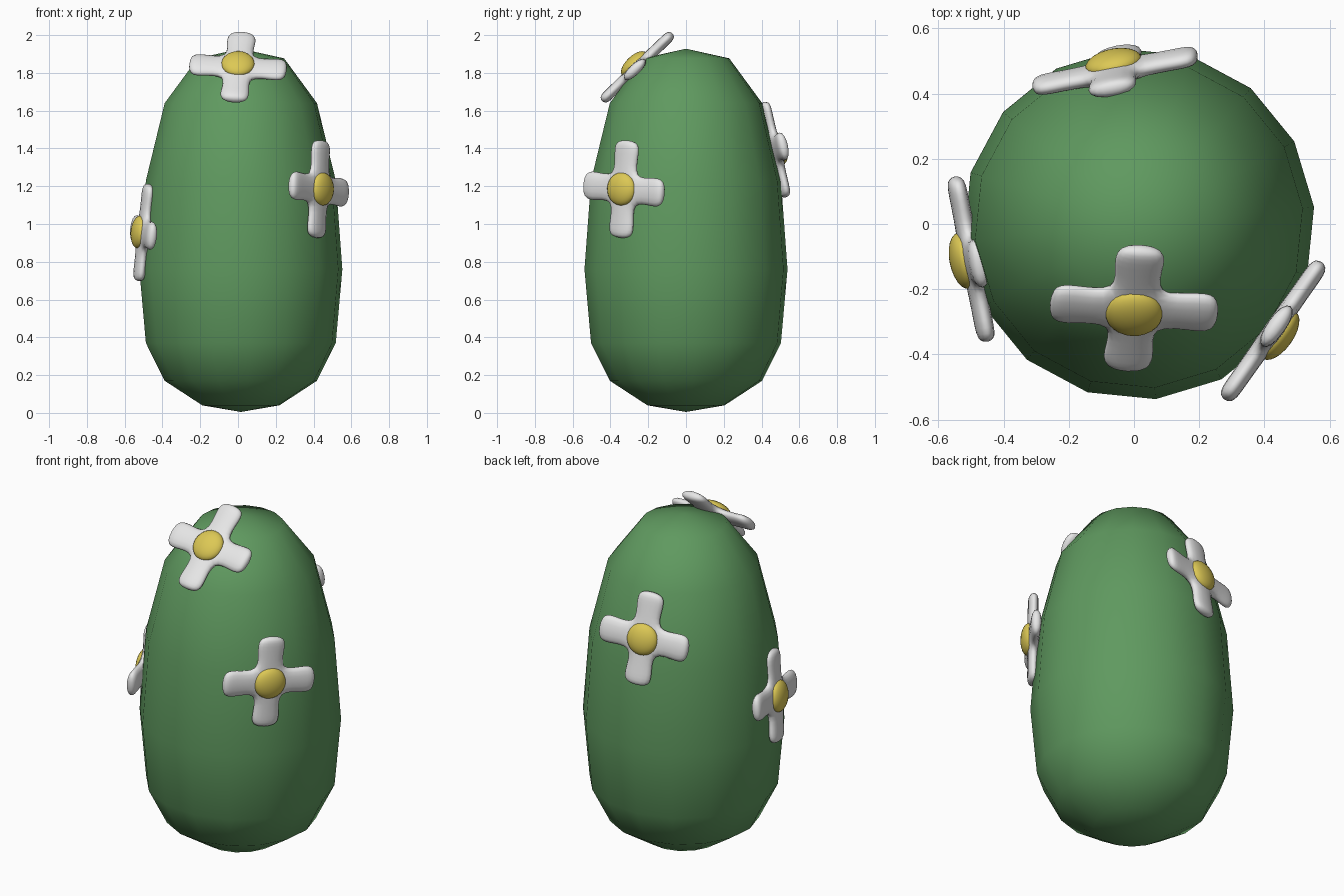
import bpy, bmesh, math
from mathutils import Vector, Matrix

if "Cube" in bpy.data.objects:
    bpy.data.objects.remove(bpy.data.objects["Cube"])


def material(name, rgb):
    m = bpy.data.materials.new(name)
    m.diffuse_color = (*rgb, 1)
    m.use_nodes = True
    m.node_tree.nodes["Principled BSDF"].inputs["Base Color"].default_value = m.diffuse_color
    return m


GREEN = material("cactus green", (0.115, 0.32, 0.115))
WHITE = material("petal white", (0.8, 0.8, 0.8))
YELLOW = material("pollen yellow", (0.72, 0.58, 0.09))


def finish(bm, name, mat, matrix=Matrix()):
    bmesh.ops.recalc_face_normals(bm, faces=bm.faces)
    for f in bm.faces:
        f.smooth = True
    me = bpy.data.meshes.new(name)
    bm.to_mesh(me)
    bm.free()
    me.materials.append(mat)
    ob = bpy.data.objects.new(name, me)
    ob.matrix_world = matrix
    bpy.context.collection.objects.link(ob)
    return ob


# Body: sixteen-sided egg-shaped lathe with closed poles
profile = [(0.205, 0.04), (0.405, 0.17), (0.505, 0.37), (0.54, 0.76),
           (0.505, 1.23), (0.405, 1.64), (0.23, 1.877)]
bm = bmesh.new()
N = 16
rings = []
for r, z in profile:
    rings.append([bm.verts.new((r * math.cos(a), r * math.sin(a), z))
                  for a in (math.radians(5.5) + math.tau * i / N for i in range(N))])
bottom, top = bm.verts.new((0, 0, 0.005)), bm.verts.new((0, 0, 1.928))
for i in range(N):
    j = (i + 1) % N
    bm.faces.new((bottom, rings[0][j], rings[0][i]))
    bm.faces.new((top, rings[-1][i], rings[-1][j]))
    for lo, hi in zip(rings, rings[1:]):
        bm.faces.new((lo[i], lo[j], hi[j], hi[i]))
finish(bm, "body", GREEN, Matrix.Translation((0.015, 0, 0)))


def petals(name, matrix):
    # Cross-shaped slab, rounded by subdivision
    c, t = 0.06, 0.031
    outline = []
    for k in range(4):
        rot = Matrix.Rotation(k * math.pi / 2, 3, 'Z')
        outline.append([[rot @ Vector((x, s * w, 0)) for s in (-1, 1)]
                        for x, w in ((c, c), (0.2, 0.088), (0.264, 0.074))])
    bm = bmesh.new()
    for z in (-t, t):
        def face(pts):
            bm.faces.new([bm.verts.new((p.x, p.y, z)) for p in pts])
        face([arm[0][0] for arm in outline])
        for arm in outline:
            for a, b in zip(arm, arm[1:]):
                face([a[0], b[0], b[1], a[1]])
    bmesh.ops.remove_doubles(bm, verts=bm.verts, dist=0.001)
    # Join the two layers along their open rims
    rim = [e for e in bm.edges if e.is_boundary]
    bmesh.ops.bridge_loops(bm, edges=rim)
    ob = finish(bm, name, WHITE, matrix)
    mod = ob.modifiers.new("round", 'SUBSURF')
    mod.levels = mod.render_levels = 2


def flower(label, centre, normal):
    n = Vector(normal).normalized()
    x = Vector((0, 0, 1)).cross(n).normalized()
    y = n.cross(x)
    m = Matrix((x, y, n)).transposed().to_4x4()
    m = Matrix.Translation(centre) @ m @ Matrix.Rotation(math.radians(-5), 4, 'Z')
    petals(label + "_petals", m)
    # Domed flower centre
    bm = bmesh.new()
    bmesh.ops.create_uvsphere(bm, u_segments=24, v_segments=12, radius=1)
    size = Matrix.Diagonal((0.088, 0.088, 0.042, 1))
    finish(bm, label + "_centre", YELLOW, m @ Matrix.Translation((0, 0, 0.024)) @ size)


flower("top_flower", (0, -0.258, 1.83), (0, -0.69, 0.72))
flower("right_flower", (0.427, -0.328, 1.185), (0.82, -0.58, 0))
flower("back_flower", (-0.058, 0.47, 1.393), (-0.2, 0.95, 0.21))
flower("left_flower", (-0.5, -0.108, 0.955), (-0.98, -0.2, 0.09))
